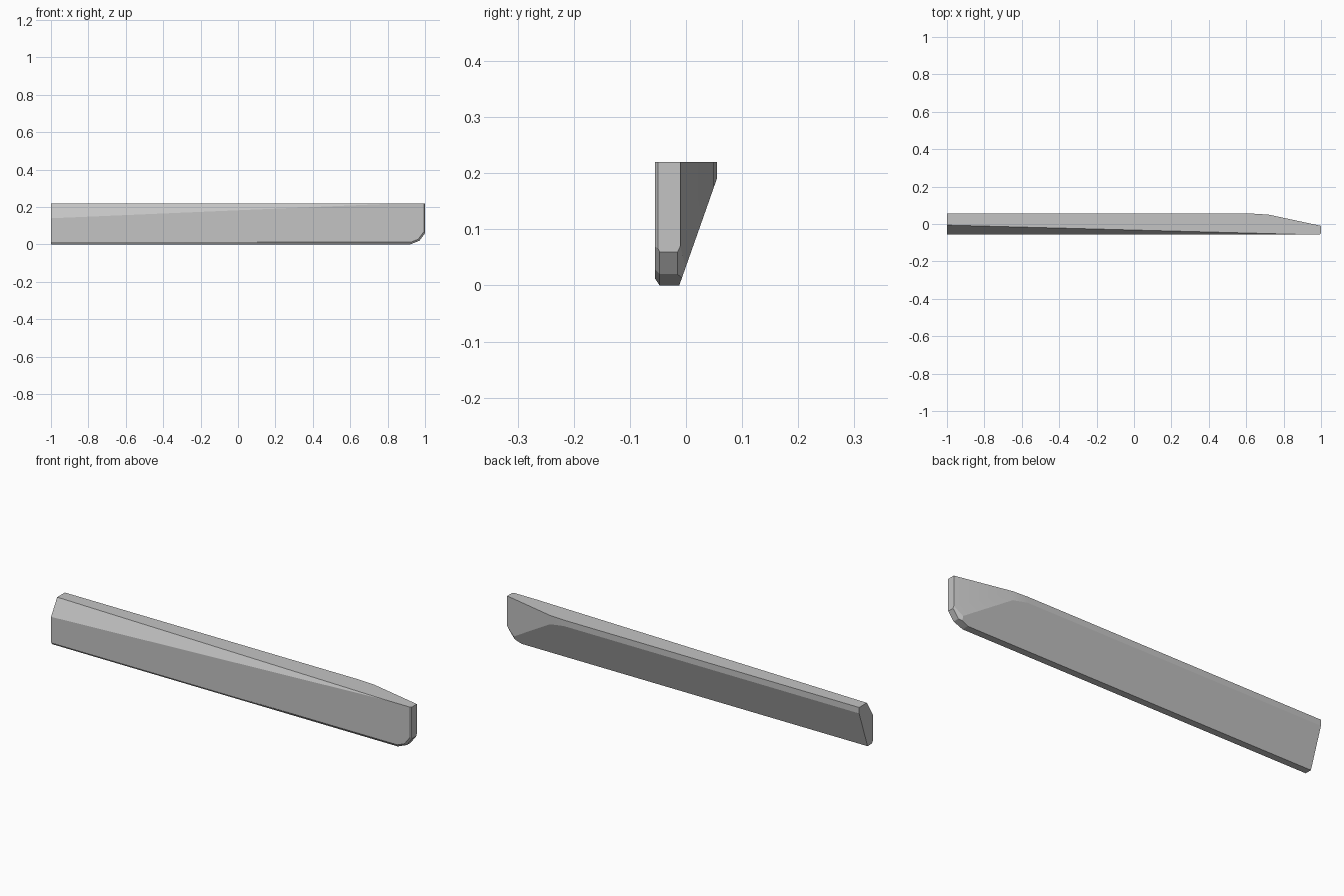
import bpy, bmesh
from mathutils import Vector

if "Cube" in bpy.data.objects:
    bpy.data.objects.remove(bpy.data.objects["Cube"])

# Solid is carved from a block by flat cuts
bm = bmesh.new()
bmesh.ops.create_cube(bm, size=1.0)
for v in bm.verts:
    v.co = Vector((v.co.x * 2, v.co.y * 0.11, (v.co.z + 0.5) * 0.22))


def cut(point, normal):
    """Remove everything on the normal side and close the hole."""
    geom = bm.verts[:] + bm.edges[:] + bm.faces[:]
    res = bmesh.ops.bisect_plane(bm, geom=geom, dist=1e-6, plane_co=point,
                                 plane_no=Vector(normal).normalized(), clear_outer=True)
    edges = [e for e in res["geom_cut"] if isinstance(e, bmesh.types.BMEdge) and e.is_boundary]
    if edges:
        bmesh.ops.contextual_create(bm, geom=edges)


def cut_xy(a, b):
    """Vertical cut through two plan points, removing the right-hand side of a->b."""
    cut((a[0], a[1], 0), (b[1] - a[1], a[0] - b[0], 0))


# Sloping back, running along the whole length
cut((0, -0.012, 0), (0, 0.19, -0.067))
# Front upper bevel fading out toward the right end
a, b, c = Vector((-1, -0.055, 0.14)), Vector((-1, -0.006, 0.22)), Vector((0.87, -0.055, 0.22))
n = (b - a).cross(c - a)
cut(a, n if n.y < 0 else -n)
# Tapered back of the right end, with a softened shoulder
cut_xy((0.72, 0.05), (0.64, 0.055))
cut_xy((1.0, -0.01), (0.72, 0.05))
# Rounded lower right corner
cut((0.92, 0, 0), (0.02, 0, -0.05))
cut((0.97, 0, 0.02), (0.04, 0, -0.03))
# Small edge bevels at the front bottom, end and corner
cut((0, -0.055, 0.012), (0, -0.012, -0.008))
cut_xy((0.994, -0.055), (1.0, -0.05))
cut((0.985, -0.047, 0.04), (0.64, -1, -0.48))
cut((0.945, -0.047, 0.01), (0.3, -1, -0.74))
cut((0.985, -0.015, 0.04), (0.64, 1, -0.48))

bmesh.ops.remove_doubles(bm, verts=bm.verts[:], dist=1e-5)
bmesh.ops.recalc_face_normals(bm, faces=bm.faces[:])
mesh = bpy.data.meshes.new("tapered_bar")
bm.to_mesh(mesh)
bm.free()
bar = bpy.data.objects.new("tapered_bar", mesh)
bpy.context.collection.objects.link(bar)

# Plain grey finish
grey = bpy.data.materials.new("light_grey")
grey.diffuse_color = (0.55, 0.55, 0.55, 1)
grey.use_nodes = True
grey.node_tree.nodes["Principled BSDF"].inputs["Base Color"].default_value = grey.diffuse_color
mesh.materials.append(grey)

bpy.context.view_layer.objects.active = bar
bar.select_set(True)
bpy.ops.object.shade_smooth_by_angle(angle=0.26)
